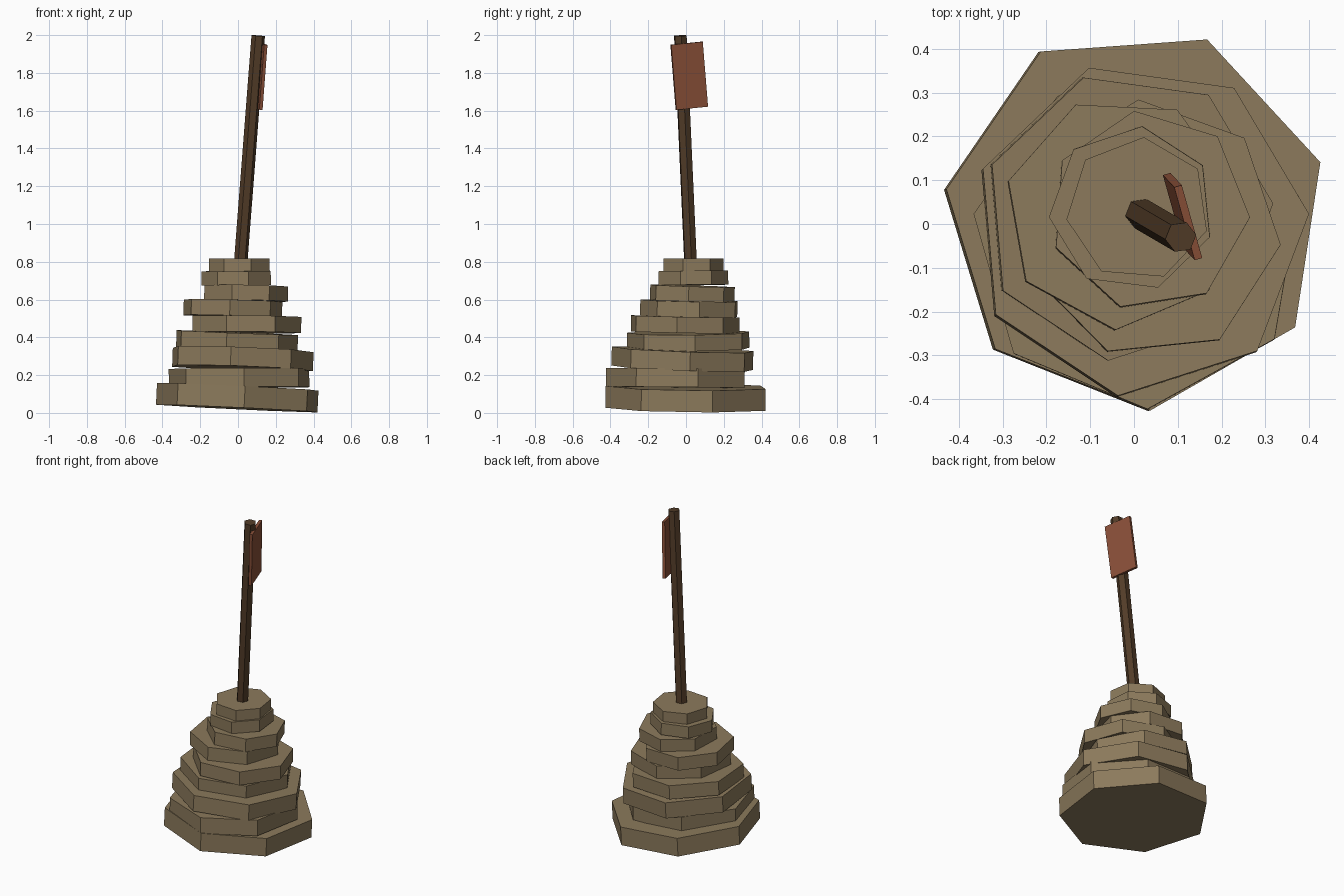
import bpy, bmesh, math
from mathutils import Vector, Matrix

if "Cube" in bpy.data.objects:
    bpy.data.objects.remove(bpy.data.objects["Cube"])


def material(name, rgb):
    m = bpy.data.materials.new(name)
    m.diffuse_color = (*rgb, 1.0)
    m.use_nodes = True
    m.node_tree.nodes["Principled BSDF"].inputs["Base Color"].default_value = m.diffuse_color
    return m


STONE = material("sandy stone", (0.262, 0.195, 0.107))
WOOD = material("dark wood", (0.084, 0.045, 0.021))
RUST = material("rusty red", (0.254, 0.080, 0.040))


def add_object(name, bm, mat):
    bmesh.ops.recalc_face_normals(bm, faces=bm.faces)
    mesh = bpy.data.meshes.new(name)
    bm.to_mesh(mesh)
    bm.free()
    mesh.materials.append(mat)
    obj = bpy.data.objects.new(name, mesh)
    bpy.context.collection.objects.link(obj)
    return obj


def prism(name, sides, radius, height, start, centre, axis, mat):
    """Flat-sided prism whose first corner sits at angle start, tilted to axis."""
    bm = bmesh.new()
    bmesh.ops.create_cone(bm, cap_ends=True, segments=sides, radius1=radius,
                          radius2=radius, depth=height)
    # move the first corner of the cone onto +x, then turn it to start
    first = bm.verts[:][0].co
    turn = math.radians(start) - math.atan2(first.y, first.x)
    tilt = Vector((0, 0, 1)).rotation_difference(Vector(axis)).to_matrix().to_4x4()
    bm.transform(Matrix.Translation(centre) @ tilt @ Matrix.Rotation(turn, 4, 'Z'))
    return add_object(name, bm, mat)


# Stacked stones: x, y, z centre, radius, thickness, corner angle, x slope, y slope
stones = [
    (0.003, 0.012, 0.081, 0.440, 0.115, 17, -0.047, -0.012),
    (0.010, -0.042, 0.185, 0.382, 0.100, 16, 0.005, -0.010),
    (0.014, -0.012, 0.286, 0.386, 0.100, 5, -0.035, -0.035),
    (-0.015, 0.018, 0.382, 0.333, 0.086, 5, -0.040, 0.008),
    (0.040, -0.012, 0.468, 0.297, 0.085, -7, -0.010, -0.020),
    (-0.030, 0.025, 0.553, 0.268, 0.083, 10, -0.025, -0.020),
    (0.035, 0.030, 0.632, 0.230, 0.080, -4, -0.015, -0.030),
    (-0.005, 0.035, 0.714, 0.190, 0.074, -20, 0.010, 0.010),
    (0.009, 0.034, 0.783, 0.165, 0.070, -17.5, 0.0, 0.0),
]
for i, (x, y, z, r, h, a, sx, sy) in enumerate(stones, 1):
    prism(f"stone_{i}", 7, r, h, a, (x, y, z), (-sx, -sy, 1), STONE)

# Leaning six-sided post, planted in the top stones
top = Vector((0.107, -0.030, 1.997))
lean = Vector((0.091, -0.053, 1.178)).normalized()
length = 1.30
prism("post", 6, 0.036, length, 8, top - lean * length / 2, lean, WOOD)

# Thin board fixed to the side of the post
up = Vector((0.026, -0.028, 0.344)).normalized()
across = Vector((-0.047, 0.167, 0.015))
across = (across - up * across.dot(up)).normalized()
out = across.cross(up)
bm = bmesh.new()
bmesh.ops.create_cube(bm, size=1)
bm.transform(Matrix.Diagonal((0.018, 0.174, 0.346, 1)))
frame = Matrix((out, across, up)).transposed().to_4x4()
bm.transform(Matrix.Translation((0.111, 0.017, 1.785)) @ frame)
add_object("sign_board", bm, RUST)
